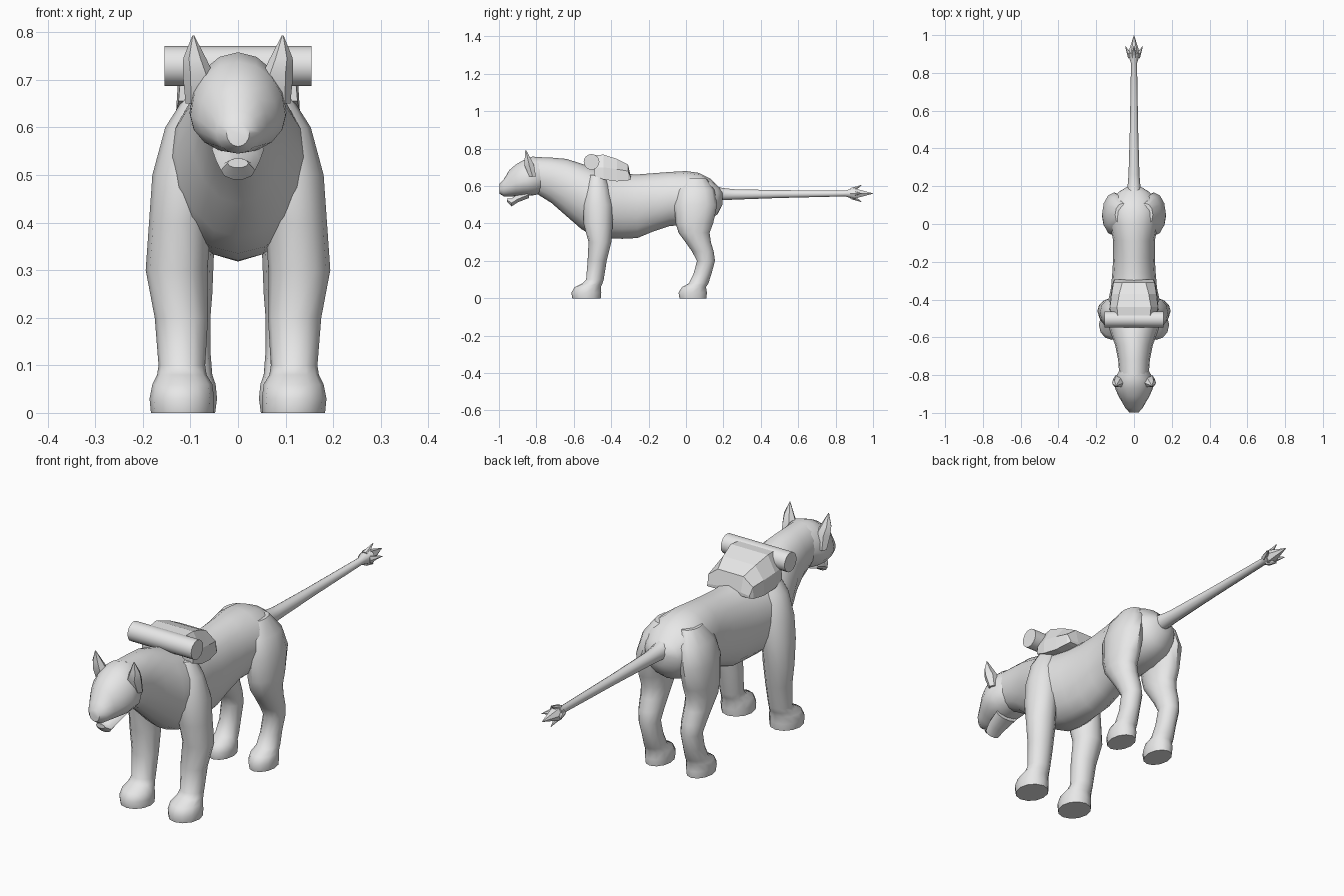
import bpy
import bmesh
from math import cos, sin, tau, radians
from mathutils import Vector

cube = bpy.data.objects.get("Cube")
if cube:
    bpy.data.objects.remove(cube, do_unlink=True)

GREY = (0.8, 0.8, 0.8, 1)
material = bpy.data.materials.new("plain_grey")
material.use_nodes = True
material.diffuse_color = GREY
material.node_tree.nodes["Principled BSDF"].inputs["Base Color"].default_value = GREY


def loft(name, rings, angle=45):
    """Skin a list of point rings, cap both ends and shade smooth below the angle."""
    bm = bmesh.new()
    loops = [[bm.verts.new(point) for point in ring] for ring in rings]
    count = len(loops[0])
    for lower, upper in zip(loops, loops[1:]):
        for i in range(count):
            j = (i + 1) % count
            bm.faces.new((lower[i], lower[j], upper[j], upper[i]))
    bm.faces.new(loops[0])
    bm.faces.new(loops[-1])
    bmesh.ops.recalc_face_normals(bm, faces=bm.faces)
    mesh = bpy.data.meshes.new(name)
    bm.to_mesh(mesh)
    bm.free()
    mesh.materials.append(material)
    obj = bpy.data.objects.new(name, mesh)
    bpy.context.collection.objects.link(obj)
    bpy.ops.object.select_all(action="DESELECT")
    obj.select_set(True)
    bpy.context.view_layer.objects.active = obj
    if angle:
        bpy.ops.object.shade_smooth_by_angle(angle=radians(angle))
    return obj


def upright_ring(y, top, middle, bottom, width, count=16):
    """Egg-shaped cross-section facing along y."""
    ring = []
    for i in range(count):
        c, s = cos(tau * i / count), sin(tau * i / count)
        height = top - middle if s > 0 else middle - bottom
        ring.append(Vector((width * c, y, middle + height * s)))
    return ring


def level_ring(z, x, y, rx, ry, side, count=12):
    """Elliptical cross-section facing along z, on the chosen side."""
    angles = [tau * i / count for i in range(count)]
    return [Vector((side * (x + rx * cos(a)), y + ry * sin(a), z)) for a in angles]


def spike(name, start, end, radius, tip=0.001, count=6, angle=45):
    """Tapered round bar between two points."""
    start, end = Vector(start), Vector(end)
    turn = (end - start).to_track_quat("Z", "Y")
    rings = []
    for centre, r in ((start, radius), (end, tip)):
        rings.append([centre + turn @ Vector((r * cos(tau * i / count), r * sin(tau * i / count), 0))
                      for i in range(count)])
    return loft(name, rings, angle)


# Torso and neck: y, top, widest height, bottom, half width
TORSO = [
    (-.8, .755, .66, .56, .078), (-.72, .752, .64, .51, .084), (-.64, .745, .6, .44, .1),
    (-.56, .72, .55, .37, .13), (-.5, .7, .52, .335, .148), (-.42, .675, .5, .32, .14),
    (-.34, .665, .5, .318, .122), (-.26, .662, .5, .322, .115), (-.18, .668, .51, .355, .11),
    (-.09, .675, .53, .385, .11), (0, .68, .54, .395, .128), (.07, .67, .54, .4, .135),
    (.13, .64, .54, .42, .115), (.17, .6, .54, .45, .08), (.195, .575, .55, .5, .04),
]
loft("torso", [upright_ring(*row) for row in TORSO])

# Head and lower jaw
HEAD = [
    (-.77, .75, .65, .56, .075), (-.82, .758, .63, .55, .102), (-.87, .738, .625, .545, .1),
    (-.91, .715, .615, .545, .083), (-.945, .685, .6, .545, .062),
    (-.975, .635, .59, .545, .046), (-.998, .61, .587, .56, .024),
]
JAW = [
    (-.84, .57, .555, .535, .055), (-.9, .56, .53, .512, .046),
    (-.932, .535, .51, .49, .036), (-.957, .535, .525, .515, .022),
]
loft("head", [upright_ring(*row) for row in HEAD])
loft("lower_jaw", [upright_ring(*row, count=10) for row in JAW])

# Limbs and ears: z, x, y, half width, half depth
FRONT_LEG = [
    (0, .117, -.532, .066, .076), (.03, .118, -.533, .068, .08), (.06, .117, -.525, .063, .07),
    (.08, .118, -.5, .052, .054), (.1, .118, -.487, .049, .047), (.2, .119, -.475, .056, .051),
    (.3, .129, -.46, .065, .061), (.4, .122, -.47, .065, .078), (.5, .11, -.47, .07, .08),
    (.6, .085, -.475, .068, .064), (.66, .07, -.475, .045, .045),
]
HIND_LEG = [
    (0, .1, .037, .052, .072), (.03, .1, .036, .056, .076), (.06, .1, .043, .053, .064),
    (.08, .1, .068, .046, .052), (.13, .1, .088, .042, .048), (.2, .102, .107, .044, .048),
    (.25, .104, .09, .05, .058), (.3, .106, .065, .054, .068), (.35, .108, .043, .058, .083),
    (.4, .108, .045, .062, .1), (.5, .105, .052, .064, .115), (.58, .085, .052, .06, .1),
    (.64, .06, .05, .04, .06),
]
EAR = [
    (.65, .088, -.82, .022, .02), (.71, .083, -.838, .033, .03),
    (.745, .091, -.846, .024, .019), (.793, .094, -.857, .002, .002),
]
for label, side in (("left", 1), ("right", -1)):
    loft(label + "_front_leg", [level_ring(*row, side) for row in FRONT_LEG])
    loft(label + "_hind_leg", [level_ring(*row, side) for row in HIND_LEG])
    loft(label + "_ear", [level_ring(*row, side, count=6) for row in EAR], 30)

# Tail with a spiky tuft
TAIL = [(.14, .56, .05), (.19, .557, .035), (.26, .555, .029), (.5, .557, .022),
        (.85, .56, .016), (.905, .56, .033)]
loft("tail", [upright_ring(y, z + r, z, z - r, r, count=10) for y, z, r in TAIL])
spike("tail_tip", (0, .9, .56), (0, 1, .56), .032)
for i in range(4):
    out = Vector((cos(tau * i / 4), 0, sin(tau * i / 4)))
    root = Vector((0, .885, .56))
    spike("tail_tuft", root + out * .016, root + out * .046 + Vector((0, .055, 0)), .017)

# Saddle pack: y, top, shoulder height, bottom, top half width, base half width
PACK = [(-.49, .765, .7, .655, .085, .125), (-.44, .768, .7, .635, .09, .13),
        (-.37, .745, .69, .625, .078, .122), (-.31, .715, .68, .63, .062, .112),
        (-.295, .65, .645, .635, .06, .105)]
loft("saddle_pack", [
    [Vector(p) for p in ((-base, y, low), (base, y, low), (base * .97, y, mid),
                         (top_half, y, top), (-top_half, y, top), (-base * .97, y, mid))]
    for y, top, mid, low, top_half, base in PACK], 0)

# Bedroll across the pack
spike("bedroll", (-.155, -.505, .729), (.155, -.505, .729), .042, .042, count=16)
